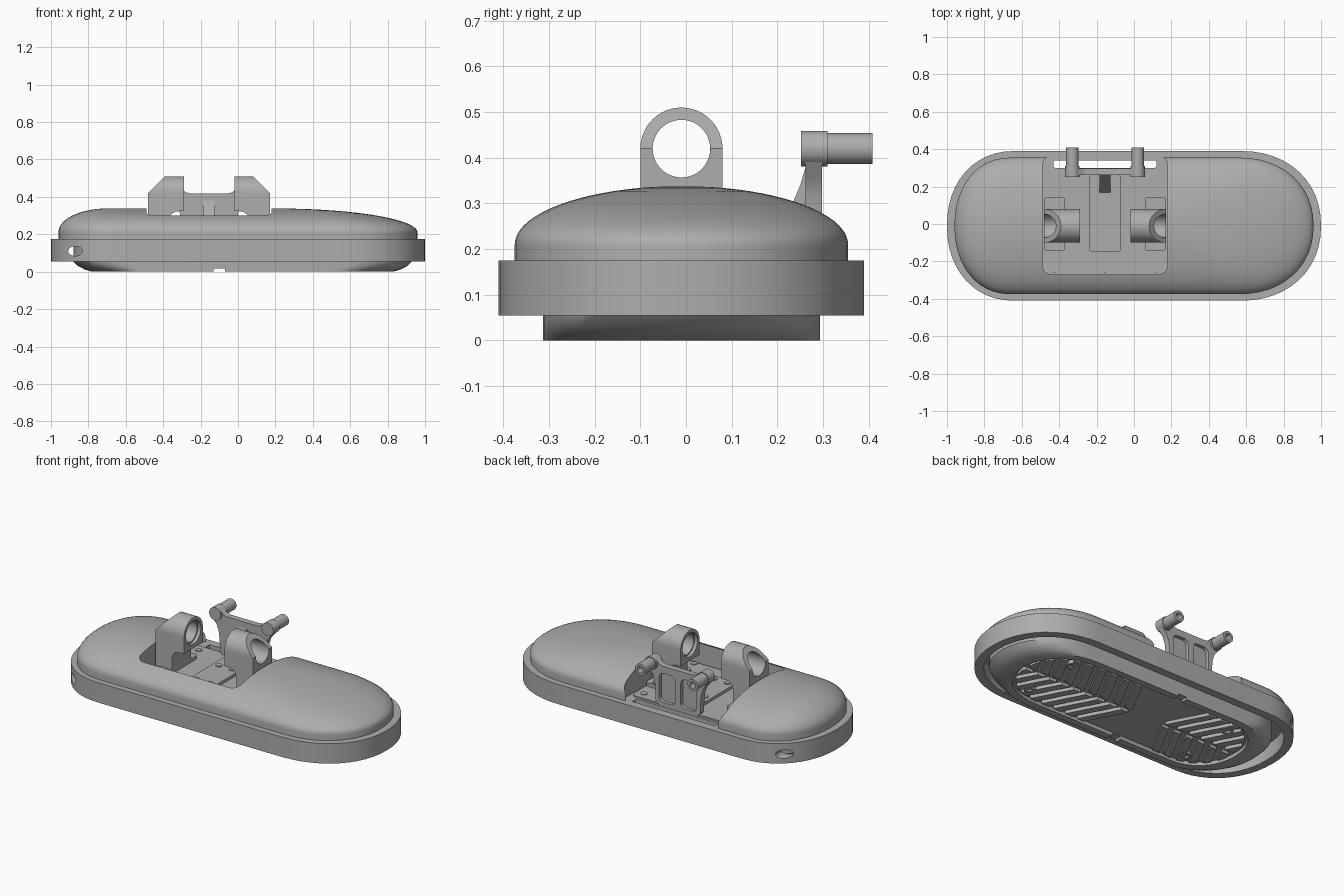
import bpy, bmesh, math
from math import sin, cos, pi, radians

old = bpy.data.objects.get("Cube")
if old:
    bpy.data.objects.remove(old, do_unlink=True)

grey = bpy.data.materials.new("mid grey")
grey.use_nodes = True
grey.diffuse_color = (0.42, 0.42, 0.42, 1)
grey.node_tree.nodes["Principled BSDF"].inputs["Base Color"].default_value = grey.diffuse_color

CY = -0.01      # centre line of the body
CX = -0.155     # centre of the mount
FLOOR = 0.175   # height of the pocket floor


def finish(bm, name):
    bmesh.ops.remove_doubles(bm, verts=bm.verts, dist=1e-5)
    bmesh.ops.recalc_face_normals(bm, faces=bm.faces)
    me = bpy.data.meshes.new(name)
    bm.to_mesh(me)
    bm.free()
    me.materials.append(grey)
    ob = bpy.data.objects.new(name, me)
    bpy.context.collection.objects.link(ob)
    return ob


def loft(name, rings):
    """Skin a stack of equal rings of 3D points and cap both ends."""
    bm = bmesh.new()
    rows = [[bm.verts.new(p) for p in r] for r in rings]
    n = len(rows[0])
    for a, b in zip(rows, rows[1:]):
        for i in range(n):
            j = (i + 1) % n
            bm.faces.new((a[i], a[j], b[j], b[i]))
    bm.faces.new(rows[0])
    bm.faces.new(rows[-1])
    return finish(bm, name)


def prism(name, pts, lo, hi, axis="z"):
    put = {"x": lambda a, b, t: (t, a, b), "y": lambda a, b, t: (a, t, b),
           "z": lambda a, b, t: (a, b, t)}[axis]
    return loft(name, [[put(a, b, t) for a, b in pts] for t in (lo, hi)])


def circle(a, b, r, n=32, squash=1):
    return [(a + r * squash * cos(2 * pi * k / n), b + r * sin(2 * pi * k / n)) for k in range(n)]


def round_rect(x0, x1, y0, y1, r, n=6):
    pts = []
    for q, (cx, cy) in enumerate([(x1 - r, y1 - r), (x0 + r, y1 - r), (x0 + r, y0 + r), (x1 - r, y0 + r)]):
        for k in range(n + 1):
            t = pi / 2 * (q + k / n)
            pts.append((cx + r * cos(t), cy + r * sin(t)))
    return pts


def oval(xl, xr, half, al, ar, n=24, power=2.15):
    """Long outline with a separate rounded end on each side."""
    pts = []
    for side, cx, a in ((1, xr - ar, ar), (-1, xl + al, al)):
        for k in range(n + 1):
            t = pi * k / n - pi / 2
            c, s = max(cos(t), 0) ** (2 / power), abs(sin(t)) ** (2 / power)
            pts.append((cx + side * a * c, CY + side * half * math.copysign(s, t)))
    return pts


def boolean(ob, cutter, op="DIFFERENCE"):
    m = ob.modifiers.new("cut", "BOOLEAN")
    m.object, m.operation, m.solver = cutter, op, "EXACT"
    bpy.context.view_layer.objects.active = ob
    bpy.ops.object.modifier_apply(modifier=m.name)
    bpy.data.objects.remove(cutter, do_unlink=True)
    return ob


def box(name, x0, x1, y0, y1, z0, z1, r=0.01):
    return prism(name, round_rect(x0, x1, y0, y1, r), z0, z1)


# Outer rim band with oval side holes
rim = prism("rim", oval(-1, 1, 0.4, 0.36, 0.43), 0.055, 0.175)
boolean(rim, prism("cutter", oval(-0.95, 0.95, 0.35, 0.31, 0.38), 0, 0.3))
boolean(rim, prism("cutter", circle(-0.87, 0.11, 0.026, squash=1.45), -0.6, 0.6, "y"))

# Deck inside the rim, open behind the mount
deck = prism("deck", oval(-0.955, 0.955, 0.355, 0.315, 0.385), 0.15, 0.175)
boolean(deck, box("cutter", -0.43, 0.12, 0.3, 0.345, 0, 0.5))

# Domed cover with the mount pocket
rings = [[(x, y, 0.17) for x, y in oval(-0.96, 0.96, 0.365, 0.3, 0.4)]]
for k in range(19):
    a = radians(k * 4.7)
    t = 1 - cos(a)
    rings.append([(x, y, 0.21 + 0.128 * sin(a)) for x, y in
                  oval(-0.96 + 0.26 * t, 0.96 - 0.76 * t, 0.365 * (1 - t), 0.3 * (1 - t), 0.4 * (1 - t))])
dome = loft("domed_cover", rings)
boolean(dome, prism("cutter", round_rect(-0.49, 0.18, -0.27, 0.362, 0.05), 0.1, 0.6))

# Sole with rising ends, shallow recess and cross channel
sole = loft("sole", [[(x, y, z) for x, y in oval(-0.88 + e, 0.93 - e, 0.303, 0.28, 0.34)]
                     for z, e in ((0, 0.1), (0.012, 0.06), (0.03, 0.025), (0.055, 0), (0.16, 0))])
boolean(sole, prism("cutter", oval(-0.73, 0.78, 0.262, 0.25, 0.3), -0.1, 0.022))
boolean(sole, box("cutter", -0.13, -0.07, -0.5, 0.5, -0.1, 0.016))

# Slanted tread bars in four mirrored groups
bm = bmesh.new()
for sx in (1, -1):
    for sy in (1, -1):
        for k in range(10):
            u = 0.12 + 0.085 * k
            base = [(u, 0.015), (u + 0.05, 0.015), (u + 0.2, 0.3), (u + 0.15, 0.3)]
            vs = [[bm.verts.new((-0.1 + sx * p, CY + sy * q, z)) for p, q in base] for z in (0.003, 0.03)]
            bm.faces.new(vs[0])
            bm.faces.new(vs[1])
            for i in range(4):
                j = (i + 1) % 4
                bm.faces.new((vs[0][i], vs[0][j], vs[1][j], vs[1][i]))
treads = finish(bm, "tread_bars")
boolean(treads, prism("cutter", oval(-0.71, 0.76, 0.245, 0.23, 0.28), -0.1, 0.026), "INTERSECT")

# Sole bolts
for i, (sx, sy) in enumerate([(1, 1), (1, -1), (-1, 1), (-1, -1)]):
    bolt = prism(f"sole_bolt_{i}", circle(0.03 + sx * 0.55, CY + sy * 0.18, 0.035, 24), 0, 0.03)
    boolean(bolt, prism("cutter", circle(0.03 + sx * 0.55, CY + sy * 0.18, 0.022, 24), -0.1, 0.014))

# Floor plate and centre tongue
box("floor_plate", -0.475, 0.165, -0.26, 0.285, FLOOR - 0.01, FLOOR + 0.008, 0.03)
box("centre_tongue", CX - 0.085, CX + 0.085, -0.15, 0.265, FLOOR, FLOOR + 0.025, 0.02)

# Two ring clamps with foot flanges
arch = [(-0.1, 0.1), (0.08, 0.1)] + [(CY + 0.09 * cos(pi * k / 24), 0.42 + 0.09 * sin(pi * k / 24))
                                     for k in range(25)] 
half = [(0.325, FLOOR), (0.325, 0.42), (0.235, 0.511), (0.135, 0.511), (0.135, 0.325),
        (0.18, 0.322), (0.205, 0.305), (0.215, 0.28), (0.215, FLOOR)]
for s, side in ((1, "left"), (-1, "right")):
    clamp = prism(f"{side}_ring_clamp", [(CX + s * u, z) for u, z in half], -0.3, 0.3, "y")
    boolean(clamp, prism("cutter", arch, -1, 1, "x"), "INTERSECT")
    boolean(clamp, prism("cutter", circle(CY, 0.42, 0.063, 48), -1, 1, "x"))
    inner = sorted((CX + s * 0.1, CX + s * 0.155))
    boolean(clamp, prism("cutter", circle(CY, 0.42, 0.071, 48), *inner, "x"))
    x0, x1 = sorted((CX + s * 0.215, CX + s * 0.325))
    box(f"{side}_clamp_foot", x0, x1, -0.145, 0.145, FLOOR, FLOOR + 0.03, 0.015)

# Rear pin plate with two recessed panels
edge = [(0.0, 0.418), (0.1, 0.418), (0.125, 0.425), (0.145, 0.445), (0.175, 0.458), (0.2, 0.447),
        (0.211, 0.42), (0.2, 0.39), (0.17, 0.355), (0.155, 0.31), (0.15, 0.25), (0.15, 0.2), (0.125, FLOOR)]
outline = [(CX + u, z) for u, z in edge] + [(CX - u, z) for u, z in reversed(edge[1:])]
plate = prism("rear_pin_plate", outline, 0.262, 0.298, "y")
for s, side in ((1, "left"), (-1, "right")):
    x0, x1 = sorted((CX + s * 0.018, CX + s * 0.125))
    boolean(plate, prism("cutter", round_rect(x0, x1, 0.2, 0.375, 0.03), 0.277, 0.4, "y"))
    # Boss and hollow-ended pin
    px = CX + s * 0.175
    prism(f"{side}_pin_boss", circle(px, 0.42, 0.039), 0.252, 0.31, "y")
    pin = prism(f"{side}_pin", circle(px, 0.42, 0.034), 0.29, 0.408, "y")
    boolean(pin, prism("cutter", circle(px, 0.42, 0.019), 0.37, 0.5, "y"))

# Sloping gusset in front of the plate
prism("plate_gusset", [(0.265, FLOOR), (0.265, 0.39), (0.25, 0.34), (0.225, 0.28), (0.165, FLOOR + 0.02)],
      CX - 0.03, CX + 0.03, "x")

# Small screws on the floor, tongue and feet
screws = [(x, y, FLOOR + 0.013) for x in (-0.425, 0.115) for y in (-0.24, 0.235)]
screws += [(CX, -0.24, FLOOR + 0.013)]
screws += [(CX + d, y, FLOOR + 0.03) for d in (-0.045, 0.045) for y in (-0.11, 0.105)]
screws += [(CX + d, y, FLOOR + 0.037) for d in (-0.27, 0.27) for y in (-0.12, 0.12)]
for i, (x, y, top) in enumerate(screws):
    prism(f"mount_screw_{i}", circle(x, y, 0.019, 20), FLOOR, top)

# Smooth shading with sharp edges kept
for ob in bpy.context.scene.objects:
    ob.select_set(ob.type == "MESH" and grey.name in ob.data.materials)
bpy.context.view_layer.objects.active = dome
bpy.ops.object.shade_smooth_by_angle(angle=radians(32))
